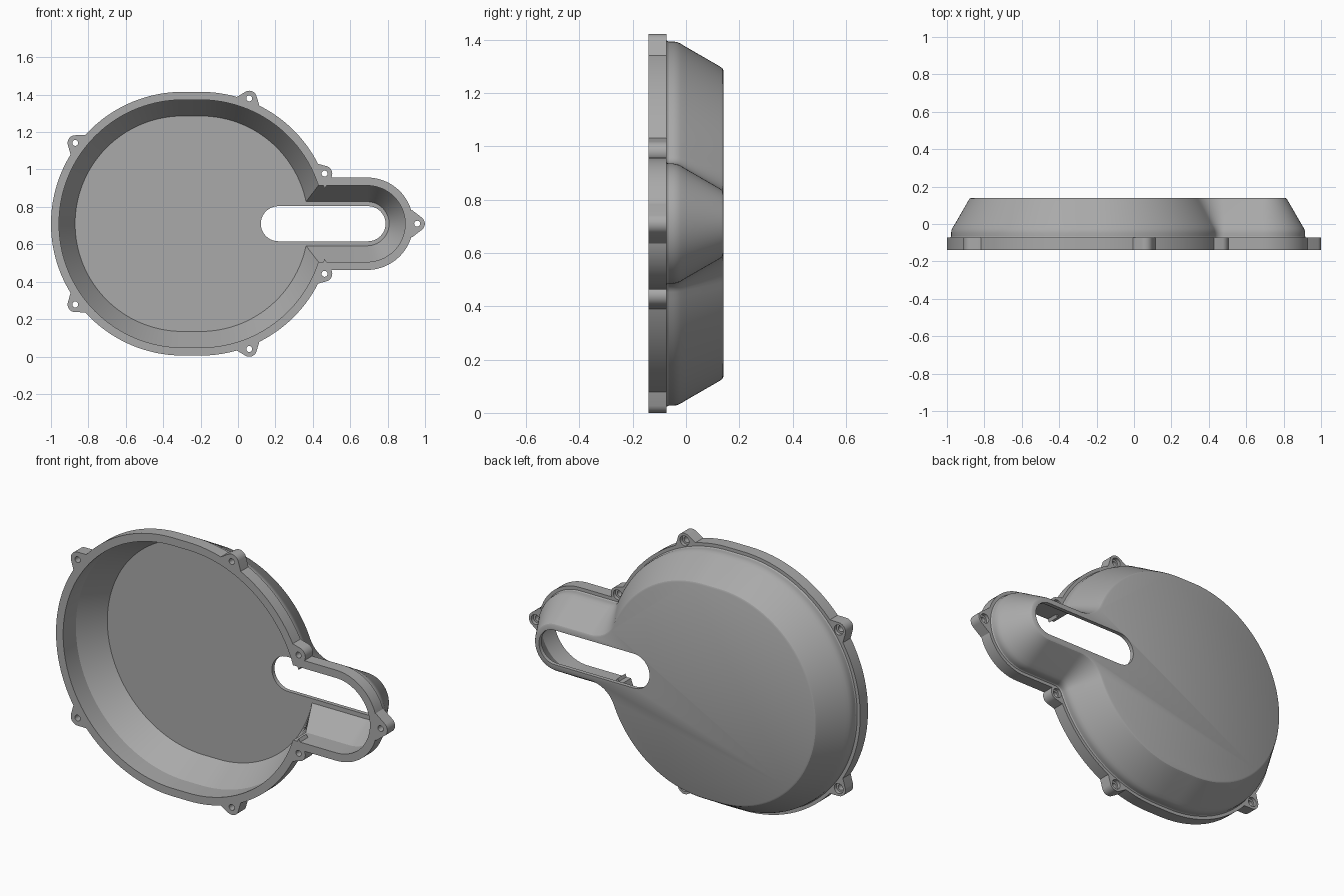
import bpy, bmesh
from math import pi, sin, cos, atan2, sqrt, radians
from mathutils import Vector

if "Cube" in bpy.data.objects:
    bpy.data.objects.remove(bpy.data.objects["Cube"])

MID = 0.71                       # height of the symmetry line
LEFT, RIGHT, ARM = -0.295, -0.2, 0.69   # arc centres along x
BIG, SMALL = 0.705, 0.247        # flange radii of bowl and arm
FRONT, STEP, BACK = -0.14, -0.073, 0.14

grey = bpy.data.materials.new("cast grey")
grey.use_nodes = True
grey.diffuse_color = (0.4, 0.4, 0.4, 1)
grey.node_tree.nodes["Principled BSDF"].inputs["Base Color"].default_value = (0.4, 0.4, 0.4, 1)


def arc(cx, cz, r, a, b, n):
    return [(cx + r * cos(a + (b - a) * i / n), cz + r * sin(a + (b - a) * i / n))
            for i in range(n + 1)]


def outline(d, fillet):
    """Bowl-and-arm outline moved inwards by d, with a fillet where they meet."""
    r, h = BIG - d, SMALL - d
    fx = RIGHT + sqrt((r + fillet) ** 2 - (h + fillet) ** 2)
    a = atan2(h + fillet, fx - RIGHT)
    half = arc(ARM, 0, h, 0, pi / 2, 20)
    half += arc(fx, h + fillet, fillet, 1.5 * pi, pi + a, 10)
    half += arc(RIGHT, 0, r, a, pi / 2, 32)[1:]
    half += arc(LEFT, 0, r, pi / 2, pi, 40)
    return half + [(x, -z) for x, z in half[-2:0:-1]]


def finish(bm, name):
    bmesh.ops.remove_doubles(bm, verts=bm.verts, dist=1e-4)
    bmesh.ops.recalc_face_normals(bm, faces=bm.faces)
    mesh = bpy.data.meshes.new(name)
    bm.to_mesh(mesh)
    bm.free()
    mesh.materials.append(grey)
    ob = bpy.data.objects.new(name, mesh)
    bpy.context.collection.objects.link(ob)
    return ob


def loft(rings, name):
    """Closed solid through rings of (points, y)."""
    bm = bmesh.new()
    loops = [[bm.verts.new((x, y, MID + z)) for x, z in pts] for pts, y in rings]
    for p, q in zip(loops, loops[1:]):
        for i in range(len(p)):
            j = (i + 1) % len(p)
            bm.faces.new((p[i], p[j], q[j], q[i]))
    bm.faces.new(loops[0])
    bm.faces.new(loops[-1])
    return finish(bm, name)


def combine(target, tool, operation):
    mod = target.modifiers.new(operation.lower(), "BOOLEAN")
    mod.operation, mod.object, mod.solver = operation, tool, "EXACT"
    bpy.context.view_layer.objects.active = target
    bpy.ops.object.modifier_apply(modifier=mod.name)
    bpy.data.objects.remove(tool)


# Cover shell: outer skin from back to front, then inner skin back to the floor
outer = [(0.13, BACK), (0.122, 0.136), (0.115, 0.126), (0.04, -0.004), (0.03, -0.02),
         (0.024, -0.034), (0.022, -0.048), (0.022, -0.066), (0.018, STEP), (0, STEP), (0, FRONT)]
inner = [(0.043, FRONT), (0.043, -0.03), (0.129, 0.118)]
rings = [(outline(d, 0.03 + d), y) for d, y in outer]
rings += [(outline(d, 0), y) for d, y in inner]
cover = loft(rings, "cover_shell")

# Screw bosses: rounded tip with sides flaring into the flange
upper = [(0.06, 0.67), (-0.87, 0.432), (0.463, 0.268)]
spots = [(0.958, 0)] + upper + [(x, -z) for x, z in upper]
for x, z in spots:
    base = ARM if x > 0.9 else (LEFT if x < LEFT else RIGHT)
    out = Vector((x - base, z)).normalized()
    side = Vector((-out.y, out.x))
    t = atan2(out.y, out.x)
    pts = arc(x, z, 0.041, t - radians(50), t + radians(50), 14)
    pts += [tuple(Vector((x, z)) - out * 0.03 + side * s) for s in (0.075, -0.075)]
    combine(cover, loft([(pts, FRONT), (pts, STEP)], "boss"), "UNION")

# Screw holes with a counterbore at the back
for x, z in spots:
    for r, y0, y1 in ((0.016, -0.2, 0), (0.027, -0.092, -0.06)):
        ring = arc(x, z, r, 0, 2 * pi, 20)[:-1]
        combine(cover, loft([(ring, y0), (ring, y1)], "hole"), "DIFFERENCE")

# Long slot through the floor
slot = arc(0.695, 0, 0.094, -pi / 2, pi / 2, 20) + arc(0.216, 0, 0.094, pi / 2, 1.5 * pi, 20)
combine(cover, loft([(slot, 0.08), (slot, 0.3)], "slot"), "DIFFERENCE")

bpy.ops.object.select_all(action="DESELECT")
cover.select_set(True)
bpy.context.view_layer.objects.active = cover
bpy.ops.object.shade_smooth_by_angle(angle=radians(28))
